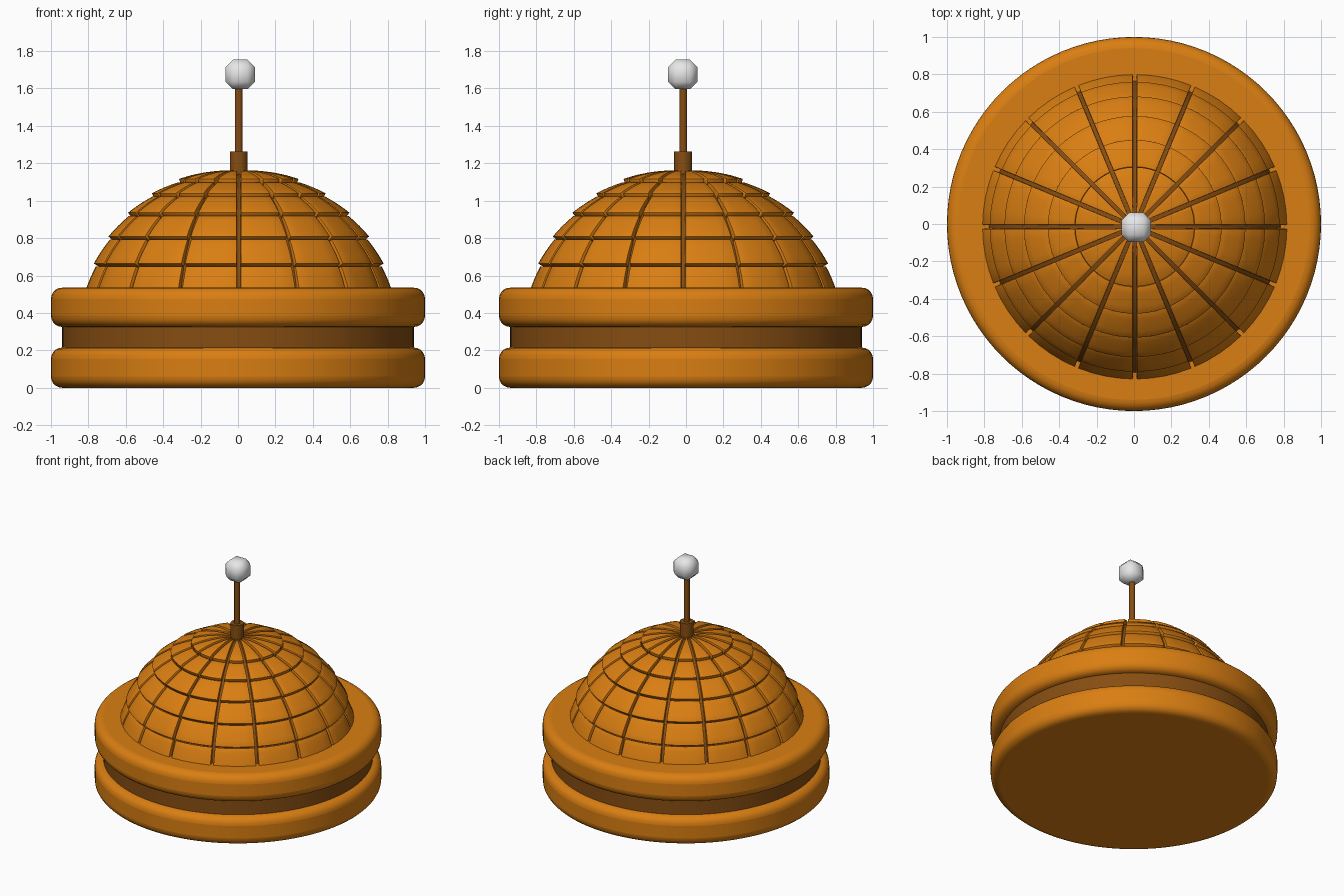
import bpy, bmesh, math
from math import sin, cos, pi

cube = bpy.data.objects.get("Cube")
if cube:
    bpy.data.objects.remove(cube, do_unlink=True)


def material(name, rgb):
    m = bpy.data.materials.new(name)
    m.use_nodes = True
    m.diffuse_color = (*rgb, 1)
    m.node_tree.nodes["Principled BSDF"].inputs["Base Color"].default_value = (*rgb, 1)
    return m


ORANGE = material("orange", (0.70, 0.21, 0.006))
BROWN = material("dark brown", (0.24, 0.075, 0.006))
WHITE = material("light grey", (0.8, 0.8, 0.8))

CX, CY, CZ = 0.004, -0.015, 0.34    # dome centre
R = 0.83                            # dome radius


def finish(bm, name, mat, loc=(0, 0, 0), bevel=0, segments=1, smooth=40):
    me = bpy.data.meshes.new(name)
    bm.to_mesh(me)
    bm.free()
    ob = bpy.data.objects.new(name, me)
    ob.location = loc
    bpy.context.collection.objects.link(ob)
    me.materials.append(mat)
    if bevel:
        b = ob.modifiers.new("Bevel", 'BEVEL')
        b.width, b.segments = bevel, segments
        b.limit_method, b.angle_limit = 'ANGLE', math.radians(50)
    bpy.ops.object.select_all(action='DESELECT')
    bpy.context.view_layer.objects.active = ob
    ob.select_set(True)
    bpy.ops.object.shade_smooth_by_angle(angle=math.radians(smooth))
    return ob


def cylinder(name, mat, r, z0, z1, x=0, y=0, sides=96, bevel=0):
    bm = bmesh.new()
    bmesh.ops.create_cone(bm, cap_ends=True, segments=sides, radius1=r, radius2=r, depth=z1 - z0)
    return finish(bm, name, mat, (x, y, (z0 + z1) / 2), bevel, 5)


# Base: two rounded discs with a recessed band between them
cylinder("lower_disc", ORANGE, 1.0, 0, 0.215, bevel=0.06)
cylinder("upper_disc", ORANGE, 1.0, 0.325, 0.535, bevel=0.06)
cylinder("recessed_band", BROWN, 0.94, 0.18, 0.36)

# Dark dome core, seen through the gaps
bm = bmesh.new()
bmesh.ops.create_uvsphere(bm, u_segments=64, v_segments=32, radius=R - 0.025)
bmesh.ops.bisect_plane(bm, geom=bm.verts[:] + bm.edges[:] + bm.faces[:],
                       plane_co=(0, 0, 0.1), plane_no=(0, 0, -1), clear_outer=True)
finish(bm, "dome_core", BROWN, (CX, CY, CZ))

# Dome panels: sixteen columns, each panel overlapping the row below
STEP = pi / 16
GAP = 0.011
N = 4
rows = [(k * STEP, (k + 1) * STEP) for k in range(1, 6)] + [(6 * STEP, math.radians(87))]
bm = bmesh.new()
for low, high in rows:
    lo, hi = low + 0.003, high - 0.008
    for col in range(16):
        mid = (2 * col + 1) * STEP
        grid = []
        for i in range(N + 1):
            t = i / N
            el = lo + (hi - lo) * t
            rad = R + 0.010 - 0.016 * t
            half = max(STEP - GAP / (R * cos(el)), 0.02)
            line = []
            for j in range(N + 1):
                a = mid + half * (2 * j / N - 1)
                line.append(bm.verts.new((rad * cos(el) * cos(a), rad * cos(el) * sin(a), rad * sin(el))))
            grid.append(line)
        for i in range(N):
            for j in range(N):
                bm.faces.new((grid[i][j], grid[i][j + 1], grid[i + 1][j + 1], grid[i + 1][j]))
panels = finish(bm, "dome_panels", ORANGE, (CX, CY, CZ))
solid = panels.modifiers.new("Thickness", 'SOLIDIFY')
solid.thickness, solid.offset = 0.035, -1
edge = panels.modifiers.new("Rounded edges", 'BEVEL')
edge.width, edge.segments = 0.008, 2
edge.limit_method, edge.angle_limit = 'ANGLE', math.radians(50)
# keep shading by angle last in the stack
for m in list(panels.modifiers):
    if m.type == 'NODES':
        panels.modifiers.move(panels.modifiers.find(m.name), len(panels.modifiers) - 1)

# Antenna: collar, rod and faceted ball
cylinder("antenna_collar", BROWN, 0.048, 1.12, 1.262, CX, CY, sides=16)
cylinder("antenna_rod", BROWN, 0.021, 1.2, 1.62, CX, CY, sides=12)
bm = bmesh.new()
bmesh.ops.create_cube(bm, size=0.158)
bmesh.ops.bevel(bm, geom=bm.edges[:], offset=0.04, segments=1, affect='EDGES')
finish(bm, "antenna_ball", WHITE, (0.012, -0.018, 1.675), smooth=60)
